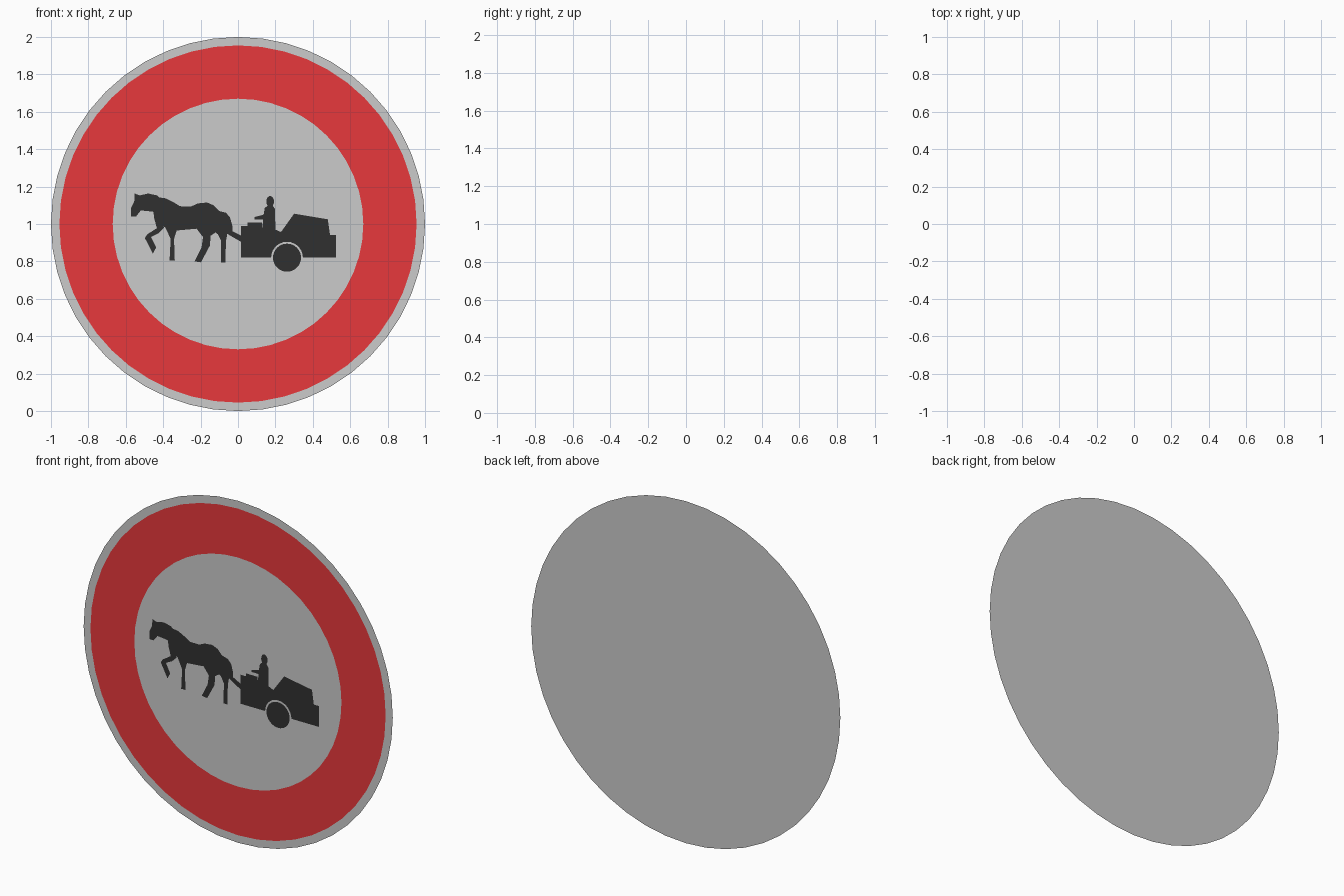
import bpy, bmesh, math


def material(name, rgb):
    m = bpy.data.materials.new(name)
    m.diffuse_color = (*rgb, 1)
    return m


RED = material("red", (0.8, 0.04, 0.045))
BLACK = material("black", (0.03, 0.03, 0.03))


def circle(cx, cz, r, n, start=0.0, sweep=2 * math.pi, closed=True):
    count = n if closed else n + 1
    return [(cx + r * math.cos(start + sweep * i / n),
             cz + r * math.sin(start + sweep * i / n)) for i in range(count)]


def flat(name, y, outlines, mat=None):
    """Flat sheets in the XZ plane, facing the front."""
    bm = bmesh.new()
    for pts in outlines:
        face = bm.faces.new([bm.verts.new((x, y, z)) for x, z in pts])
        face.normal_update()
        if face.normal.y > 0:
            face.normal_flip()
    finish(name, bm, mat)


def finish(name, bm, mat):
    me = bpy.data.meshes.new(name)
    bm.to_mesh(me)
    bm.free()
    if mat:
        me.materials.append(mat)
    bpy.context.collection.objects.link(bpy.data.objects.new(name, me))


# Sign plate, red border and inner field
flat("sign_plate", 0.002, [circle(0, 1, 1, 48)])

bm = bmesh.new()
rings = [[bm.verts.new((x, 0.0005, z)) for x, z in circle(0, 1, r, 48)]
         for r in (0.955, 0.66)]
for i in range(48):
    j = (i + 1) % 48
    bm.faces.new((rings[0][i], rings[0][j], rings[1][j], rings[1][i]))
bm.normal_update()
for f in bm.faces:
    if f.normal.y > 0:
        f.normal_flip()
finish("red_border", bm, RED)

flat("inner_field", -0.001, [circle(0, 1, 0.67, 48)])

# Horse: body with head, then legs
body = [(-.572, 1.04), (-.572, 1.085), (-.555, 1.12), (-.552, 1.163), (-.525, 1.153),
        (-.48, 1.163), (-.433, 1.153), (-.42, 1.142), (-.385, 1.137), (-.342, 1.115),
        (-.31, 1.095), (-.25, 1.094), (-.214, 1.11), (-.166, 1.115), (-.13, 1.1),
        (-.102, 1.07), (-.064, 1.06), (-.043, 1.035), (-.03, .99), (-.03, .962),
        (.016, .938), (.016, .905), (-.04, .937), (-.06, .95), (-.09, .93),
        (-.12, .955), (-.15, .935), (-.19, .935), (-.22, .975), (-.33, .965),
        (-.37, .965), (-.40, .99), (-.43, .965), (-.448, 1.03), (-.452, 1.065),
        (-.49, 1.07), (-.52, 1.072), (-.545, 1.04)]
raised_leg = [(-.41, 1.01), (-.395, .98), (-.425, .95), (-.465, .93), (-.437, .875),
              (-.455, .842), (-.498, .925), (-.485, .945), (-.43, .98)]
front_leg = [(-.39, .985), (-.325, .975), (-.342, .92), (-.338, .805), (-.366, .805),
             (-.36, .92)]
hind_leg = [(-.225, .98), (-.145, .96), (-.15, .885), (-.198, .795), (-.233, .8),
            (-.195, .875), (-.187, .93)]
rear_leg = [(-.12, .97), (-.055, .96), (-.064, .91), (-.068, .793), (-.092, .793),
            (-.09, .91)]
flat("horse_body", -0.002, [body], BLACK)
flat("horse_legs", -0.0022, [raised_leg, front_leg, hind_leg, rear_leg], BLACK)

# Cart with a wheel arch
cart = [(.016, .82), (.016, .99), (.052, .99), (.052, 1.007), (.128, 1.007),
        (.13, .975), (.2, .97), (.23, .957), (.3, 1.055), (.48, 1.025), (.492, .942),
        (.524, .942), (.524, .82)]
cart += circle(.262, .82, .085, 14, 0, math.pi, closed=False)
flat("cart_body", -0.002, [cart], BLACK)
flat("cart_wheel", -0.004, [circle(.262, .82, .075, 32)], BLACK)

# Driver
torso = [(.128, .965), (.135, 1.025), (.088, 1.025), (.088, 1.037), (.137, 1.05),
         (.143, 1.085), (.16, 1.1), (.185, 1.1), (.198, 1.08), (.2, .965)]
head = [(.172 + x * .8, 1.12 + z * 1.15) for x, z in circle(0, 0, .026, 14)]
flat("driver", -0.0022, [torso, head], BLACK)
